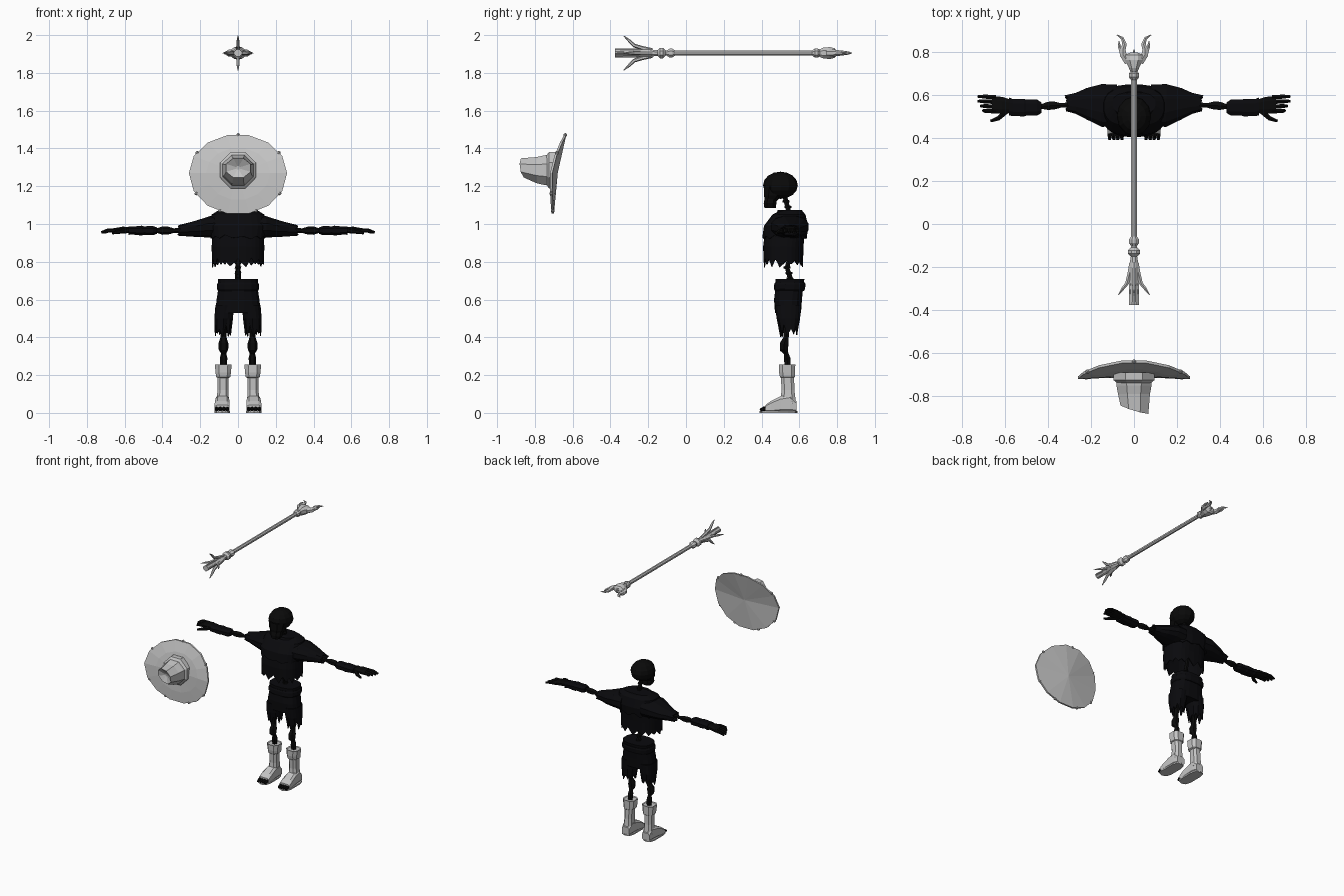
import bpy, bmesh, math, random
from mathutils import Vector, Matrix

random.seed(4)
if "Cube" in bpy.data.objects:
    bpy.data.objects.remove(bpy.data.objects["Cube"])


def material(name, rgb):
    mat = bpy.data.materials.new(name)
    mat.use_nodes = True
    mat.diffuse_color = (*rgb, 1)
    mat.node_tree.nodes["Principled BSDF"].inputs["Base Color"].default_value = (*rgb, 1)
    return mat


GREY = material("pale grey", (.55, .55, .55))
BONE = material("black bone", (.003, .003, .003))
CLOTH = material("blue black cloth", (.003, .003, .004))


def finish(name, bm, mat, mirror=False):
    """Turn a bmesh into one object, or a left and right pair."""
    bmesh.ops.recalc_face_normals(bm, faces=bm.faces)
    made = []
    for side in (("left_", "right_") if mirror else ("",)):
        if side == "right_":
            bmesh.ops.transform(bm, matrix=Matrix.Scale(-1, 4, (1, 0, 0)), verts=bm.verts)
            bmesh.ops.reverse_faces(bm, faces=bm.faces)
        mesh = bpy.data.meshes.new(side + name)
        bm.to_mesh(mesh)
        mesh.materials.append(mat)
        obj = bpy.data.objects.new(side + name, mesh)
        bpy.context.collection.objects.link(obj)
        made.append(obj)
    bm.free()
    return made


def skin(bm, rings, cap_start=True, cap_end=True):
    """Bridge rings of points with quads."""
    loops = [[bm.verts.new(p) for p in ring] for ring in rings]
    n = len(loops[0])
    for a, b in zip(loops, loops[1:]):
        for i in range(n):
            j = (i + 1) % n
            bm.faces.new((a[i], a[j], b[j], b[i]))
    if cap_start:
        bm.faces.new(loops[0])
    if cap_end:
        bm.faces.new(loops[-1])


def oval(n, power=1.0):
    for i in range(n):
        a = math.tau * (i + .5) / n
        c, s = math.cos(a), math.sin(a)
        yield (math.copysign(abs(c) ** power, c), math.copysign(abs(s) ** power, s))


def loft(name, mat, axis, rings, n=8, power=.8, rag=0, mirror=False):
    """Ovals along an axis; a ring is (position, centre u, centre v, radius u, radius v)."""
    k = "xyz".index(axis)
    loops = []
    for t, cu, cv, ru, rv in rings:
        loop = []
        for u, v in oval(n, power):
            p = [cu + ru * u, cv + rv * v]
            p.insert(k, t)
            loop.append(p)
        loops.append(loop)
    if rag:
        # Torn hem: alternate long and short points
        for i, p in enumerate(loops[-1]):
            p[k] += random.uniform(.2, 1) * rag * (-1) ** i
    bm = bmesh.new()
    skin(bm, loops, True, not rag)
    objs = finish(name, bm, mat, mirror)
    if rag:
        for o in objs:
            o.modifiers.new("thickness", "SOLIDIFY").thickness = .006
    return objs


def tube(name, mat, path, n=6, mirror=False):
    """Tapered rod through (x, y, z, radius) points."""
    pts = [Vector(p[:3]) for p in path]
    main = pts[-1] - pts[0]
    ref = Vector((0, 0, 1)) if abs(main.z) < .7 * main.length else Vector((1, 0, 0))
    loops = []
    for i, p in enumerate(pts):
        d = (pts[min(i + 1, len(pts) - 1)] - pts[max(i - 1, 0)]).normalized()
        u = d.cross(ref).normalized()
        v = d.cross(u)
        loops.append([p + path[i][3] * (u * a + v * b) for a, b in oval(n)])
    bm = bmesh.new()
    skin(bm, loops)
    return finish(name, bm, mat, mirror)


def ball(name, mat, centre, size, mirror=False):
    bm = bmesh.new()
    bmesh.ops.create_icosphere(bm, subdivisions=1, radius=1,
                               matrix=Matrix.Translation(centre) @ Matrix.Diagonal((*size, 1)))
    return finish(name, bm, mat, mirror)


# Skull with sunken eye sockets, cheeks and jaw
bm = bmesh.new()
bmesh.ops.create_uvsphere(bm, u_segments=12, v_segments=8, radius=1,
                          matrix=Matrix.Translation((0, .5, 1.205)) @ Matrix.Diagonal((.08, .092, .072, 1)))
bm.normal_update()
for sx in (-1, 1):
    aim = Vector((sx * .45, -.9, -.15)).normalized()
    socket = sorted(bm.faces, key=lambda f: -f.normal.dot(aim))[:2]
    bmesh.ops.inset_region(bm, faces=socket, thickness=.006, depth=-.02)
finish("skull", bm, BONE)
loft("cheeks", BONE, "z", [(1.2, 0, .47, .065, .06), (1.15, 0, .46, .055, .05), (1.125, 0, .45, .04, .035)])
loft("jaw", BONE, "z", [(1.14, 0, .45, .045, .035), (1.11, 0, .445, .045, .036), (1.085, 0, .445, .032, .032)])

# Spine with stacked vertebrae
tube("spine", BONE, [(0, .52, 1.16, .014), (0, .55, 1.04, .014), (0, .57, .9, .014),
                     (0, .535, .77, .014), (0, .555, .7, .016), (0, .55, .58, .02)])
for z, y in ((1.12, .53), (1.09, .54), (.77, .535), (.74, .545), (.71, .55)):
    ball("vertebra", BONE, (0, y, z), (.02, .022, .011))

# Torn tunic, mantle and sleeves
loft("tunic", CLOTH, "z", [(.97, 0, .525, .135, .105), (.88, 0, .515, .14, .107),
                           (.795, 0, .515, .138, .104)], 30, .75, .028)
loft("mantle", CLOTH, "z", [(1.075, 0, .56, .1, .05), (1.05, 0, .545, .14, .088), (.99, 0, .53, .155, .118),
                            (.93, 0, .522, .145, .118)], 24, .75, .014)
loft("collar", CLOTH, "z", [(1.045, 0, .55, .1, .08), (1.075, 0, .55, .09, .065), (1.06, 0, .55, .05, .04)], 12)
loft("sleeve", CLOTH, "x", [(.08, .55, .985, .1, .065), (.15, .55, .985, .102, .058), (.22, .558, .975, .075, .045),
                            (.27, .56, .97, .05, .036), (.31, .56, .965, .038, .03)], 12, .85, .012, True)

# Arms, wrapped forearms and hands
tube("arm_bone", BONE, [(.26, .555, .968, .016), (.34, .55, .965, .012), (.37, .55, .965, .021),
                        (.4, .548, .965, .022), (.43, .545, .965, .012), (.5, .54, .965, .014)], 6, True)
loft("wrist_wrap", CLOTH, "x", [(.43, .54, .965, .026, .018), (.45, .54, .965, .04, .026), (.5, .54, .965, .04, .024),
                                (.51, .54, .965, .043, .028), (.56, .54, .965, .042, .022),
                                (.58, .545, .965, .044, .024)], 8, .8, 0, True)
loft("palm", BONE, "x", [(.56, .545, .968, .03, .016), (.61, .55, .97, .042, .017),
                         (.66, .555, .965, .042, .013)], 8, .8, 0, True)
for i in range(4):
    y = .522 + .022 * i
    tip = .7 + .012 * min(i, 2)
    tube("finger", BONE, [(.64, y, .967, .011), (.69, y + .003, .965, .011), (tip, y + .004, .955, .007)], 6, True)
tube("thumb", BONE, [(.59, .525, .965, .014), (.63, .49, .96, .012), (.665, .478, .952, .007)], 6, True)

# Torn trousers
loft("trouser_hips", CLOTH, "z", [(.71, 0, .55, .108, .078), (.67, 0, .548, .104, .074), (.6, 0, .54, .115, .075),
                                  (.53, 0, .54, .122, .07)], 16, .75)
loft("belt", CLOTH, "z", [(.69, 0, .55, .108, .08), (.68, 0, .55, .113, .084), (.655, 0, .548, .113, .083),
                          (.645, 0, .548, .106, .078)], 16, .75)
loft("trouser_leg", CLOTH, "z", [(.57, .07, .54, .05, .07), (.5, .076, .542, .05, .062),
                                 (.435, .08, .545, .043, .046)], 18, .8, .035, True)

# Leg bones
tube("leg_bone", BONE, [(.075, .535, .5, .02), (.077, .53, .4, .016), (.077, .52, .365, .027), (.077, .518, .335, .025),
                        (.076, .53, .315, .014), (.076, .535, .29, .02), (.078, .54, .22, .016)], 6, True)

# Boots with open toes
loft("boot_cuff", GREY, "z", [(.25, .078, .535, .04, .04), (.255, .078, .535, .047, .046), (.215, .078, .535, .043, .045),
                              (.19, .078, .537, .04, .042), (.185, .078, .537, .03, .036)], 8, .7, 0, True)
loft("boot_shaft", GREY, "z", [(.2, .08, .537, .031, .037), (.12, .08, .54, .03, .036),
                               (.05, .082, .54, .036, .045)], 8, .7, 0, True)
loft("boot_foot", GREY, "y", [(.585, .082, .032, .03, .03), (.55, .082, .05, .036, .05), (.5, .083, .045, .038, .045),
                              (.45, .084, .032, .041, .032), (.42, .084, .023, .041, .019)], 8, .5, 0, True)
loft("boot_sole", GREY, "z", [(0, .084, .49, .042, .1), (.01, .084, .49, .042, .1)], 10, .6, 0, True)
for i in range(4):
    x = .056 + .019 * i
    tube("toe", BONE, [(x, .45, .022, .011), (x, .41, .022, .011), (x, .392, .014, .007)], 6, True)


# Wide hat: curved brim with a shallow peaked lining
def brim_point(a, f, back=0):
    x = f * .26 * math.cos(a)
    s = math.sin(a)
    z = f * s * (.205 if s > 0 else .22)
    y = -.693 + .15 * max(z, 0) + .6 * max(z, 0) ** 2 + .05 * min(z, 0) - .3 * x * x
    return Vector((x, y + back, 1.27 + z))


angles = [math.tau * (i + .5) / 14 + math.pi / 2 for i in range(14)]
bm = bmesh.new()
skin(bm, [[brim_point(a, f, b) for a in angles]
          for f, b in ((.3, -.012), (.65, -.012), (1, -.006), (1, .006), (.02, .014))])
finish("hat_brim", bm, GREY)
for deg in (90, 32, 148, -30, 210, -68, 248):
    ball("brim_bead", GREY, brim_point(math.radians(deg), .98), (.011, .011, .011))

# Crooked crown with a band and a dented tip
crown = loft("hat_crown", GREY, "y", [(-.69, 0, 1.285, .09, .092), (-.75, 0, 1.285, .088, .085),
                                      (-.79, 0, 1.285, .08, .075), (-.858, .002, 1.297, .07, .055),
                                      (-.835, 0, 1.297, .01, .01)], 8, 1)[0]
for v in crown.data.vertices:
    if v.co.y < -.83:
        v.co.y -= .3 * v.co.x + .15 * (v.co.z - 1.297)
loft("hat_band", GREY, "y", [(-.69, 0, 1.285, .102, .104), (-.725, 0, 1.285, .102, .104),
                             (-.738, 0, 1.285, .086, .086)], 8, 1)

# Staff shaft and collars
H = 1.905
loft("staff_shaft", GREY, "y", [(-.2, 0, H, .014, .014), (.73, 0, H, .014, .014)], 8, 1)
for y, r in ((-.13, .03), (-.08, .025), (.69, .026)):
    loft("staff_collar", GREY, "y", [(y - .022, 0, H, .015, .015), (y - .008, 0, H, r, r),
                                     (y + .008, 0, H, r, r), (y + .022, 0, H, .015, .015)], 8, 1)

# Staff butt: fluted core with four flaring prongs
loft("staff_butt", GREY, "y", [(-.15, 0, H, .016, .016), (-.2, 0, H, .024, .022), (-.28, 0, H, .016, .016),
                               (-.375, 0, H, .022, .02)], 8, 1)
for dx, dz, reach in ((1, 0, .8), (-1, 0, .8), (0, 1, 1), (0, -1, 1)):
    curve = ((-.18, .014, .012), (-.23, .026, .011), (-.275, .04, .01), (-.3, .065, .008), (-.33, .091, .002))
    tube("butt_prong", GREY, [(dx * r * reach, y, H + dz * r * reach, t) for y, r, t in curve])
    tube("butt_spike", GREY, [(dx * .015, -.24, H + dz * .015, .008), (dx * .02, -.375, H + dz * .02, .004)])

# Staff head: carved socket, pair of curling horns and a centre spike
loft("staff_head", GREY, "y", [(.7, 0, H, .014, .018), (.725, 0, H, .026, .03), (.76, 0, H, .045, .034),
                               (.785, 0, H, .045, .028), (.795, 0, H, .02, .016)], 8, .9)
tube("head_spike", GREY, [(0, .77, H, .016), (0, .81, H, .002)])
tube("horn", GREY, [(.028, .75, H, .018), (.05, .785, H, .018), (.052, .81, H, .015), (.044, .835, H, .012),
                    (.054, .862, H, .008), (.08, .878, H, .002)], 6, True)
tube("horn_barb", GREY, [(.055, .79, H, .012), (.068, .825, H, .008), (.07, .85, H, .002)], 6, True)
